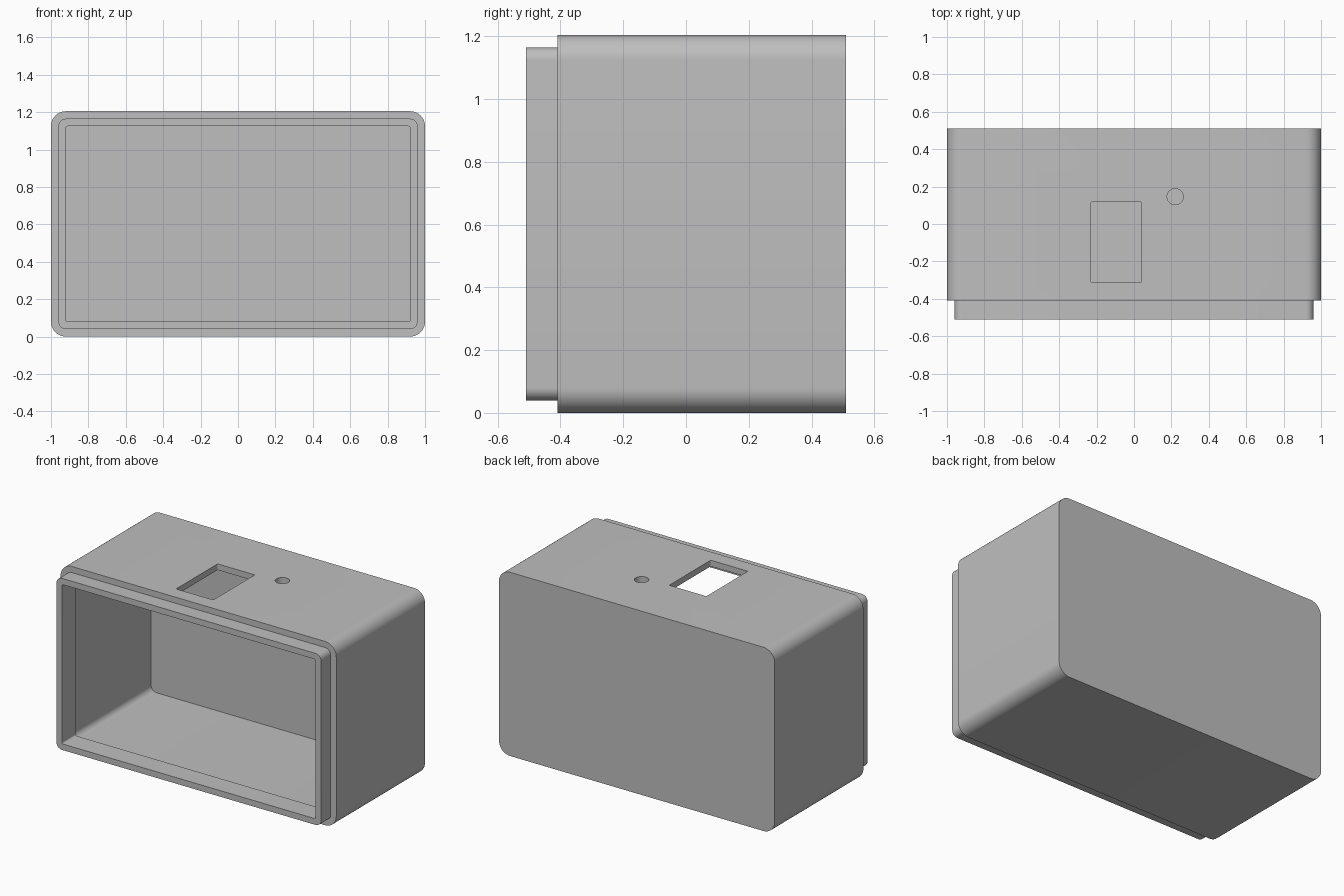
import bpy
import bmesh
from math import pi, sin, cos, radians

cube = bpy.data.objects.get("Cube")
if cube:
    bpy.data.objects.remove(cube, do_unlink=True)

WIDTH, HEIGHT = 2.0, 1.205
SEGMENTS = 10

grey = bpy.data.materials.new("plain grey")
grey.use_nodes = True
colour = (0.52, 0.52, 0.52, 1)
grey.diffuse_color = colour
grey.node_tree.nodes["Principled BSDF"].inputs["Base Color"].default_value = colour


def rounded_rect(w, h, r):
    """Counter-clockwise outline of a rounded rectangle about the origin."""
    points = []
    for q, (sx, sy) in enumerate([(1, 1), (-1, 1), (-1, -1), (1, -1)]):
        for i in range(SEGMENTS + 1):
            a = (q + i / SEGMENTS) * pi / 2
            points.append((sx * (w / 2 - r) + r * cos(a), sy * (h / 2 - r) + r * sin(a)))
    return points


def loft(name, loops):
    """Skin a list of matching 3D loops and cap both ends."""
    bm = bmesh.new()
    rings = [[bm.verts.new(p) for p in loop] for loop in loops]
    for a, b in zip(rings, rings[1:]):
        for i in range(len(a)):
            j = (i + 1) % len(a)
            bm.faces.new((a[i], a[j], b[j], b[i]))
    bm.faces.new(rings[0])
    bm.faces.new(rings[-1])
    bmesh.ops.recalc_face_normals(bm, faces=bm.faces)
    mesh = bpy.data.meshes.new(name)
    bm.to_mesh(mesh)
    bm.free()
    mesh.materials.append(grey)
    obj = bpy.data.objects.new(name, mesh)
    bpy.context.collection.objects.link(obj)
    return obj


def top_cutter(name, x, y, w, d, r):
    outline = rounded_rect(w, d, r)
    return loft(name, [[(x + px, y + py, z) for px, py in outline] for z in (1.0, 1.4)])


# Hollow case: (inset, y, corner radius) from the outer back to the inner back
section = [
    (0, 0.51, 0.08), (0, -0.41, 0.08),            # outer shell
    (0.04, -0.41, 0.04), (0.04, -0.51, 0.04),     # raised front lip
    (0.08, -0.51, 0.01), (0.08, -0.37, 0.01),     # lip opening
    (0.04, -0.37, 0.04), (0.04, 0.47, 0.04),      # cavity
]
case = loft("case", [
    [(px, y, pz + HEIGHT / 2)
     for px, pz in rounded_rect(WIDTH - 2 * inset, HEIGHT - 2 * inset, r)]
    for inset, y, r in section])

# Rectangular window and round hole through the top wall
cutters = [
    top_cutter("window_cutter", -0.095, -0.098, 0.27, 0.43, 0.006),
    top_cutter("round_hole_cutter", 0.22, 0.146, 0.086, 0.086, 0.0425),
]
bpy.ops.object.select_all(action='DESELECT')
bpy.context.view_layer.objects.active = case
case.select_set(True)
for cutter in cutters:
    cutter.hide_render = True
    mod = case.modifiers.new(cutter.name, 'BOOLEAN')
    mod.operation = 'DIFFERENCE'
    mod.solver = 'EXACT'
    mod.object = cutter
    bpy.ops.object.modifier_apply(modifier=mod.name)
    bpy.data.objects.remove(cutter, do_unlink=True)

bpy.ops.object.shade_smooth_by_angle(angle=radians(30))
